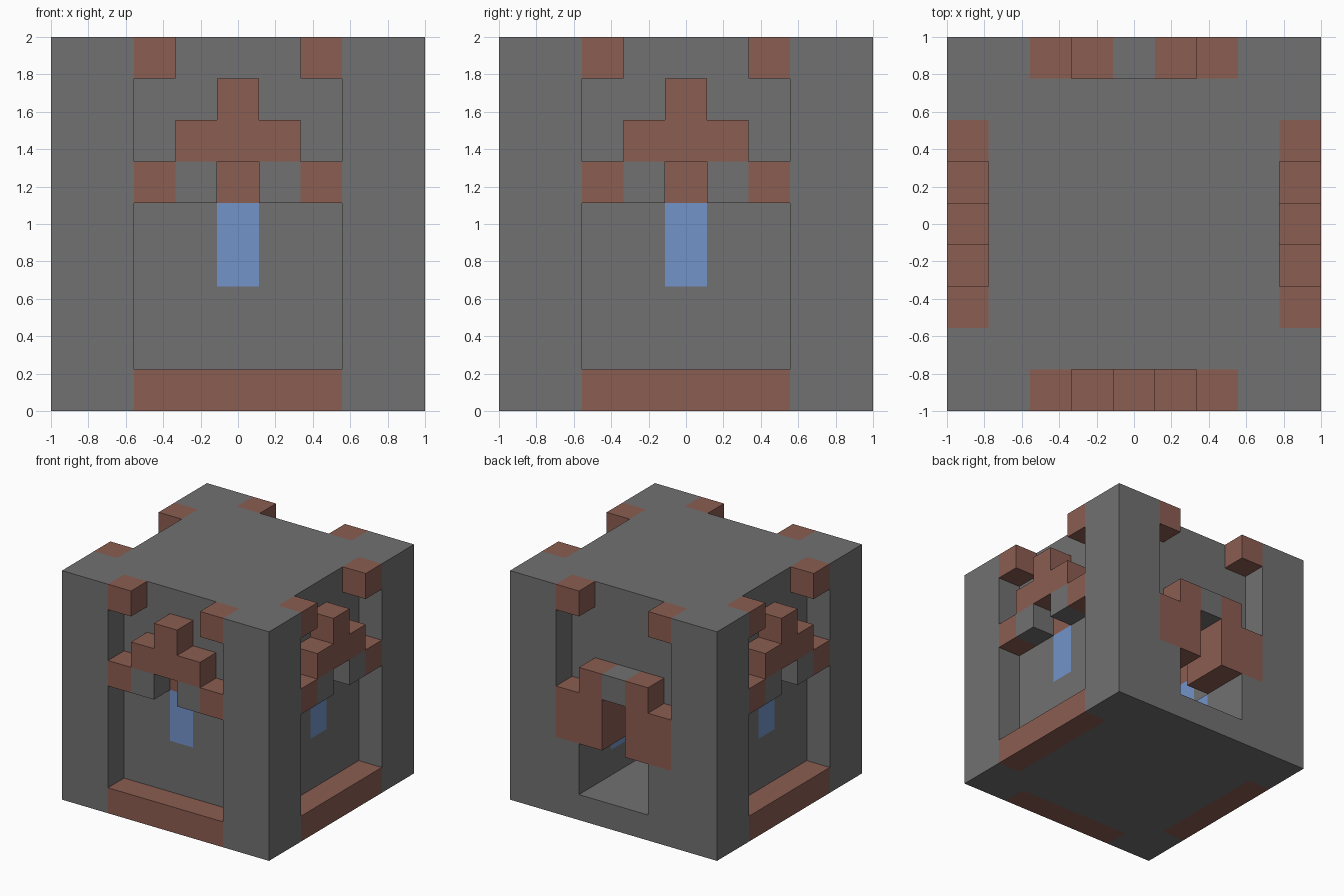
import bpy, bmesh
from mathutils import Vector

cube = bpy.data.objects.get("Cube")
if cube:
    bpy.data.objects.remove(cube)

N = 9
U = 2 / N


def material(name, rgb):
    m = bpy.data.materials.new(name)
    m.use_nodes = True
    col = (*rgb, 1)
    m.diffuse_color = col
    bsdf = m.node_tree.nodes["Principled BSDF"]
    bsdf.inputs["Base Color"].default_value = col
    bsdf.inputs["Roughness"].default_value = 0.9
    return m


stone = material("stone_grey", (0.165, 0.165, 0.165))
brick = material("brick_red", (0.26, 0.11, 0.083))
glow = material("glow_blue", (0.172, 0.295, 0.59))

cells = {}      # block position -> part name
part_mat = {}   # part name -> material


def fill(part, xs, ys, zs, turn=0):
    """Fill a range of blocks with a part, or carve it when part is None.
    turn rotates the range about z in quarter turns, so ys is depth from that side."""
    for x in range(xs[0], xs[-1] + 1):
        for y in range(ys[0], ys[-1] + 1):
            for z in range(zs[0], zs[-1] + 1):
                i, j = x, y
                for _ in range(turn):
                    i, j = N - 1 - j, i
                if part:
                    cells[i, j, z] = part
                else:
                    cells.pop((i, j, z), None)


# Solid stone shell with a hollow chamber and a narrower basin below it
part_mat["stone_body"] = stone
part_mat["basin_rim"] = glow
fill("stone_body", [0, 8], [0, 8], [0, 8])
fill(None, [2, 6], [2, 6], [3, 7])
fill("basin_rim", [2, 6], [2, 6], [2])
fill(None, [3, 5], [3, 8], [1, 2])

# Three matching sides: recessed niche, sill, stepped gable and glowing window
for turn, side in ((0, "front"), (1, "left"), (3, "right")):
    trim, window = side + "_trim", side + "_window"
    part_mat[trim], part_mat[window] = brick, glow
    fill(None, [2, 6], [0], [1, 8], turn)
    fill(trim, [2, 6], [0], [0], turn)
    fill(trim, [4], [0], [7], turn)
    fill(trim, [3, 5], [0], [6], turn)
    for c in (2, 6):
        fill(trim, [c], [0], [5], turn)
        fill(trim, [c], [0], [8], turn)
    for c in (3, 5):
        fill("stone_body", [c], [0], [5], turn)
    fill(trim, [4], [1], [5], turn)
    fill(window, [4], [1], [3, 4], turn)

# Back side: upper niche, doorway with a slot above, brick jambs
part_mat["back_trim"] = brick
fill(None, [2, 6], [0], [5, 8], 2)
fill("stone_body", [4], [0], [5], 2)
fill(None, [4], [0, 1], [3, 4], 2)
for outer, inner in ((2, 3), (6, 5)):
    fill("back_trim", [outer], [0], [8], 2)
    fill("back_trim", [outer], [0], [3, 4], 2)
    fill("back_trim", [inner], [0, 1], [3, 4], 2)
    fill("back_trim", [inner], [0], [5], 2)


def build(part):
    """Make one object from the exposed faces of a part's blocks."""
    bm = bmesh.new()
    for cell, name in cells.items():
        if name != part:
            continue
        centre = Vector(cell) + Vector((0.5, 0.5, 0.5))
        for axis in range(3):
            for sign in (-1, 1):
                step = Vector((0, 0, 0))
                step[axis] = sign
                if tuple(int(v) for v in Vector(cell) + step) in cells:
                    continue
                a, b = Vector((0, 0, 0)), Vector((0, 0, 0))
                a[(axis + 1) % 3] = 0.5
                b[(axis + 2) % 3] = 0.5 * sign
                mid = centre + step / 2
                corners = (mid - a - b, mid + a - b, mid + a + b, mid - a + b)
                bm.faces.new([bm.verts.new((p - Vector((N / 2, N / 2, 0))) * U)
                              for p in corners])
    bmesh.ops.remove_doubles(bm, verts=bm.verts, dist=0.001)
    bmesh.ops.dissolve_limit(bm, angle_limit=0.01, verts=bm.verts, edges=bm.edges)
    mesh = bpy.data.meshes.new(part)
    bm.to_mesh(mesh)
    bm.free()
    mesh.materials.append(part_mat[part])
    bpy.context.collection.objects.link(bpy.data.objects.new(part, mesh))


for part in part_mat:
    build(part)
